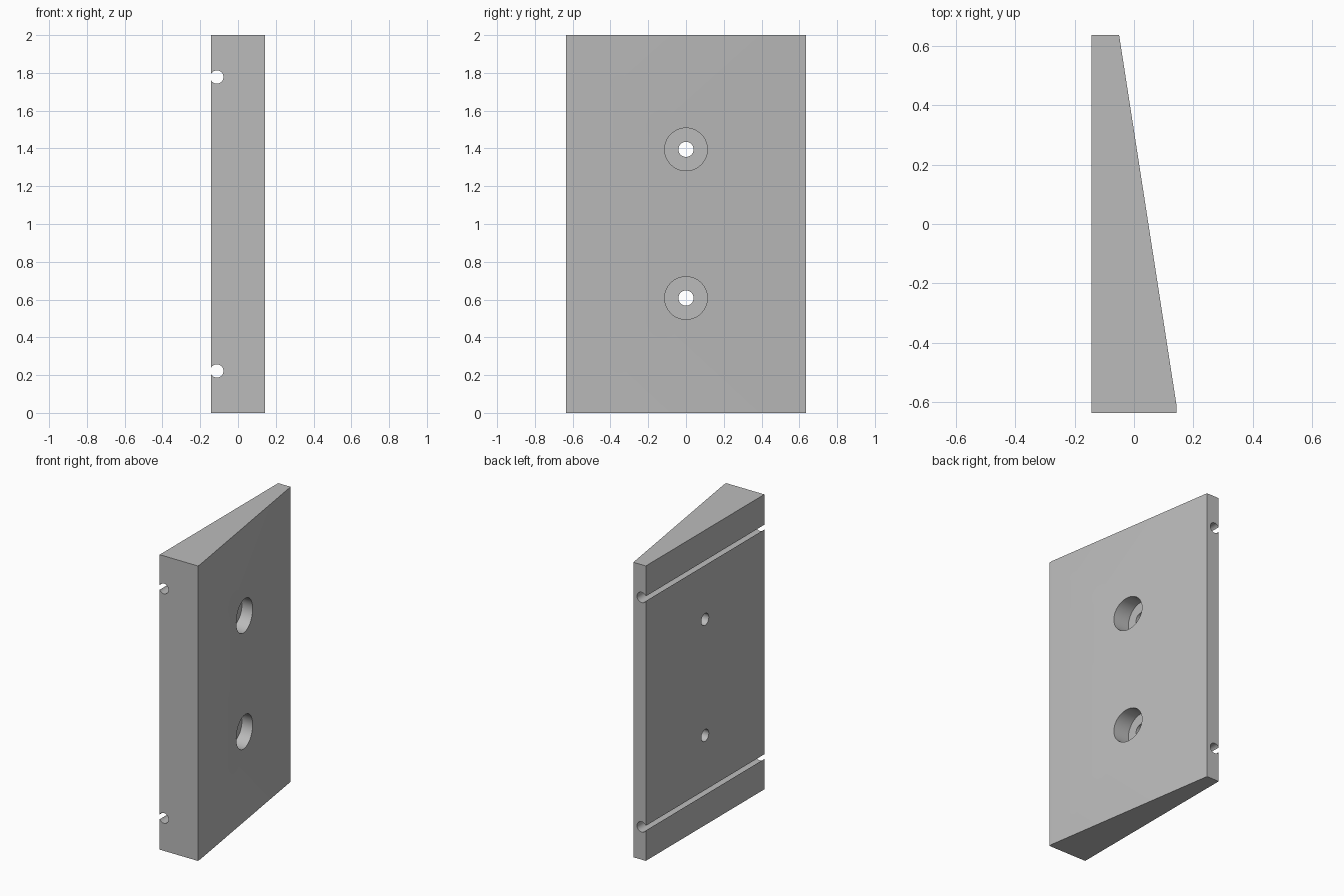
import bpy
import bmesh
from math import pi, radians

cube = bpy.data.objects.get("Cube")
if cube:
    bpy.data.objects.remove(cube, do_unlink=True)

HEIGHT = 2.0
HALF_DEPTH = 0.635
BACK_X = -0.143

grey = bpy.data.materials.new("plain grey")
grey.use_nodes = True
grey.diffuse_color = (0.5, 0.5, 0.5, 1)
grey.node_tree.nodes["Principled BSDF"].inputs["Base Color"].default_value = grey.diffuse_color


def make_prism(name, outline, height):
    """Extrude a plan outline upward from the ground."""
    bm = bmesh.new()
    face = bm.faces.new([bm.verts.new((x, y, 0)) for x, y in outline])
    top = bmesh.ops.extrude_face_region(bm, geom=[face])["geom"]
    moved = [v for v in top if isinstance(v, bmesh.types.BMVert)]
    bmesh.ops.translate(bm, verts=moved, vec=(0, 0, height))
    bmesh.ops.recalc_face_normals(bm, faces=bm.faces)
    mesh = bpy.data.meshes.new(name)
    bm.to_mesh(mesh)
    bm.free()
    obj = bpy.data.objects.new(name, mesh)
    bpy.context.collection.objects.link(obj)
    mesh.materials.append(grey)
    return obj


def cut_cylinder(body, radius, length, centre, rotation):
    """Subtract a round bore from the body."""
    bpy.ops.mesh.primitive_cylinder_add(vertices=64, radius=radius, depth=length,
                                        location=centre, rotation=rotation)
    cutter = bpy.context.object
    cutter.name = "bore_cutter"
    cutter.hide_render = True
    cutter.data.materials.append(grey)
    mod = body.modifiers.new("bore", "BOOLEAN")
    mod.operation = "DIFFERENCE"
    mod.solver = "EXACT"
    mod.object = cutter
    bpy.context.view_layer.objects.active = body
    bpy.ops.object.modifier_apply(modifier=mod.name)
    bpy.data.objects.remove(cutter, do_unlink=True)


# Tapered block with a narrow flat at its thick front edge
block = make_prism("wedge_block", [
    (BACK_X, -HALF_DEPTH), (0.143, -HALF_DEPTH), (0.143, -0.61),
    (-0.05, HALF_DEPTH), (BACK_X, HALF_DEPTH)], HEIGHT)

# Round grooves running front to back, open along the flat side
for z in (0.222, 1.778):
    cut_cylinder(block, 0.035, 2, (-0.112, 0, z), (pi / 2, 0, 0))

# Counterbored screw holes through the sloping side
SEAT_X = -0.05
for z in (0.608, 1.395):
    cut_cylinder(block, 0.04, 1, (0, 0, z), (0, pi / 2, 0))
    cut_cylinder(block, 0.113, 0.5, (SEAT_X + 0.25, 0, z), (0, pi / 2, 0))

bpy.ops.object.select_all(action="DESELECT")
block.select_set(True)
bpy.context.view_layer.objects.active = block
bpy.ops.object.shade_smooth_by_angle(angle=radians(30))
# Keep the shallow corner of the front flat crisp as well
